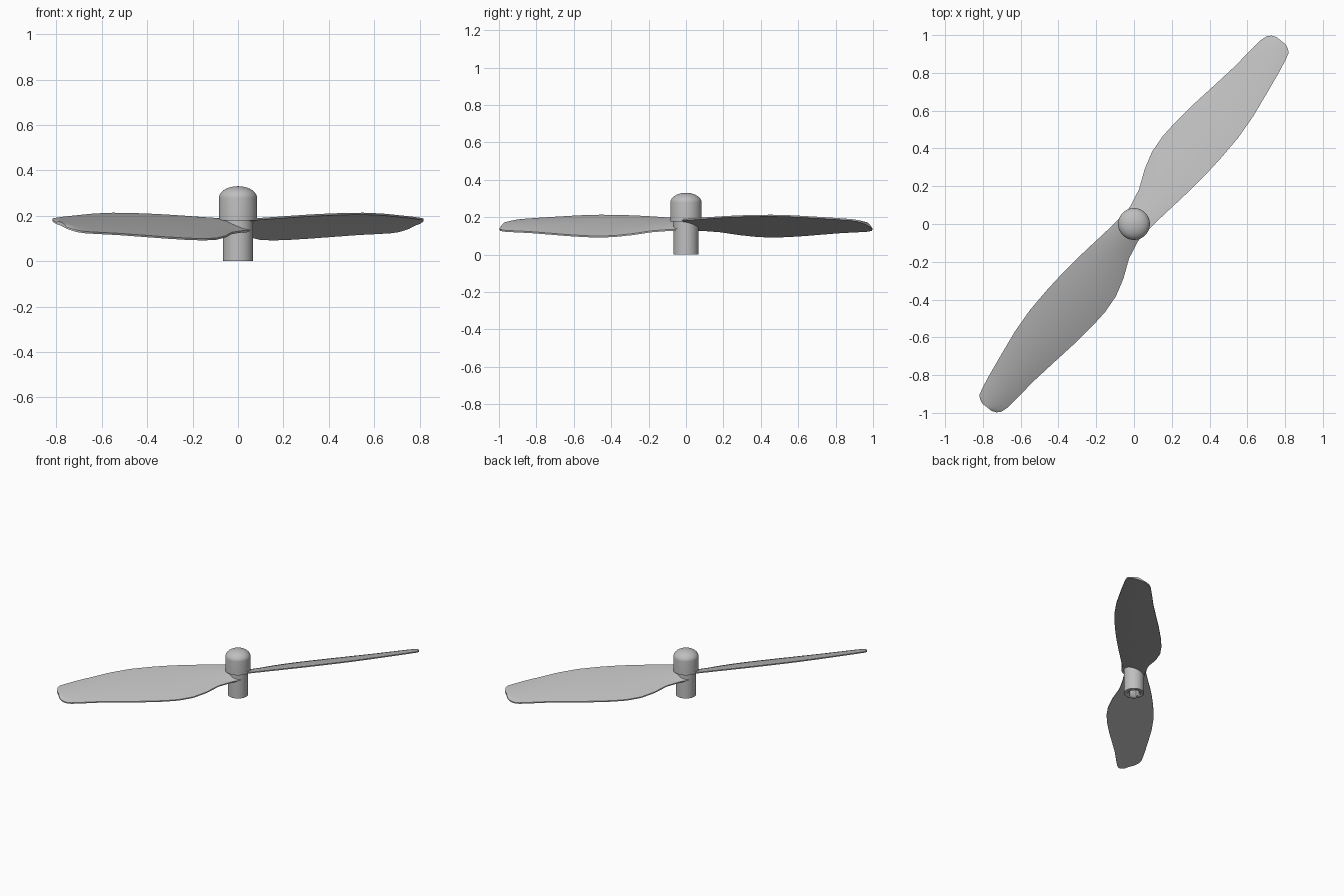
import bpy, bmesh, math
from mathutils import Vector

cube = bpy.data.objects.get("Cube")
if cube:
    bpy.data.objects.remove(cube)

# one plain grey for the whole model
GREY = (0.52, 0.52, 0.52, 1)
grey = bpy.data.materials.new("light grey plastic")
grey.use_nodes = True
grey.diffuse_color = GREY
grey.node_tree.nodes["Principled BSDF"].inputs["Base Color"].default_value = GREY


def finish(name, bm, angle=35):
    bmesh.ops.recalc_face_normals(bm, faces=bm.faces)
    mesh = bpy.data.meshes.new(name)
    bm.to_mesh(mesh)
    bm.free()
    obj = bpy.data.objects.new(name, mesh)
    bpy.context.collection.objects.link(obj)
    mesh.materials.append(grey)
    bpy.ops.object.select_all(action='DESELECT')
    obj.select_set(True)
    bpy.context.view_layer.objects.active = obj
    bpy.ops.object.shade_smooth_by_angle(angle=math.radians(angle))
    return obj


def lathe(name, profile, steps=48):
    bm = bmesh.new()
    verts = [bm.verts.new((r, 0, z)) for r, z in profile]
    edges = [bm.edges.new(p) for p in zip(verts, verts[1:])]
    bmesh.ops.spin(bm, geom=verts + edges, cent=(0, 0, 0), axis=(0, 0, 1),
                   angle=math.tau, steps=steps)
    bmesh.ops.remove_doubles(bm, verts=bm.verts, dist=1e-5)
    return finish(name, bm)


# hub: lower shaft, wider collar and domed cap
CAP_R, CAP_Z, CAP_H = 0.084, 0.278, 0.052
dome = [(CAP_R * math.cos(a), CAP_Z + CAP_H * math.sin(a))
        for a in (math.pi / 2 * i / 10 for i in range(10))]
hub = lathe("hub", [(0, 0), (0.067, 0), (0.067, 0.178), (CAP_R, 0.178)]
            + dome + [(0, CAP_Z + CAP_H)])

# six-sided socket cut up into the shaft
bm = bmesh.new()
bmesh.ops.create_cone(bm, cap_ends=True, segments=6, radius1=0.043,
                      radius2=0.043, depth=0.24)
cutter = finish("socket_cutter", bm, 10)
cutter.hide_render = True
cutter.hide_set(True)
cut = hub.modifiers.new("socket", 'BOOLEAN')
cut.operation = 'DIFFERENCE'
cut.object = cutter

# blade outline: distance from the hub, low edge, high edge
STATIONS = [(0, .07, .076), (.06, .074, .082), (.16, .094, .096),
            (.26, .137, .111), (.36, .165, .124), (.46, .172, .134),
            (.56, .166, .141), (.7, .149, .145), (.84, .127, .136),
            (.98, .106, .116), (1.1, .094, .098), (1.18, .085, .083),
            (1.215, .073, .074), (1.233, .056, .058), (1.244, .03, .03)]
ACROSS = 12
TILT, MID_Z, CAMBER = 0.36, 0.157, 0.006
along = Vector((0.625, 0.78, 0)).normalized()
side = Vector((-along.y, along.x, 0))


def blade(name, sign):
    bm = bmesh.new()
    rings = []
    for s, low, high in STATIONS:
        top, bottom = [], []
        for i in range(ACROSS + 1):
            f = i / ACROSS
            t = -high + f * (low + high)
            bulge = 1 - (2 * f - 1) ** 2
            half = 0.004 + 0.004 * bulge
            z = MID_Z - TILT * t + CAMBER * bulge
            p = (along * s + side * t) * sign
            top.append(bm.verts.new((p.x, p.y, z + half)))
            bottom.append(bm.verts.new((p.x, p.y, z - half)))
        rings.append(top + bottom[::-1])
    n = len(rings[0])
    for a, b in zip(rings, rings[1:]):
        for i in range(n):
            j = (i + 1) % n
            bm.faces.new((a[i], a[j], b[j], b[i]))
    bm.faces.new(rings[0])
    bm.faces.new(rings[-1])
    return finish(name, bm)


# cut the socket for good before the blades pass the shaft
bpy.context.view_layer.objects.active = hub
bpy.ops.object.modifier_apply(modifier="socket")
bpy.data.objects.remove(cutter)

blade("back_blade", 1)
blade("front_blade", -1)
